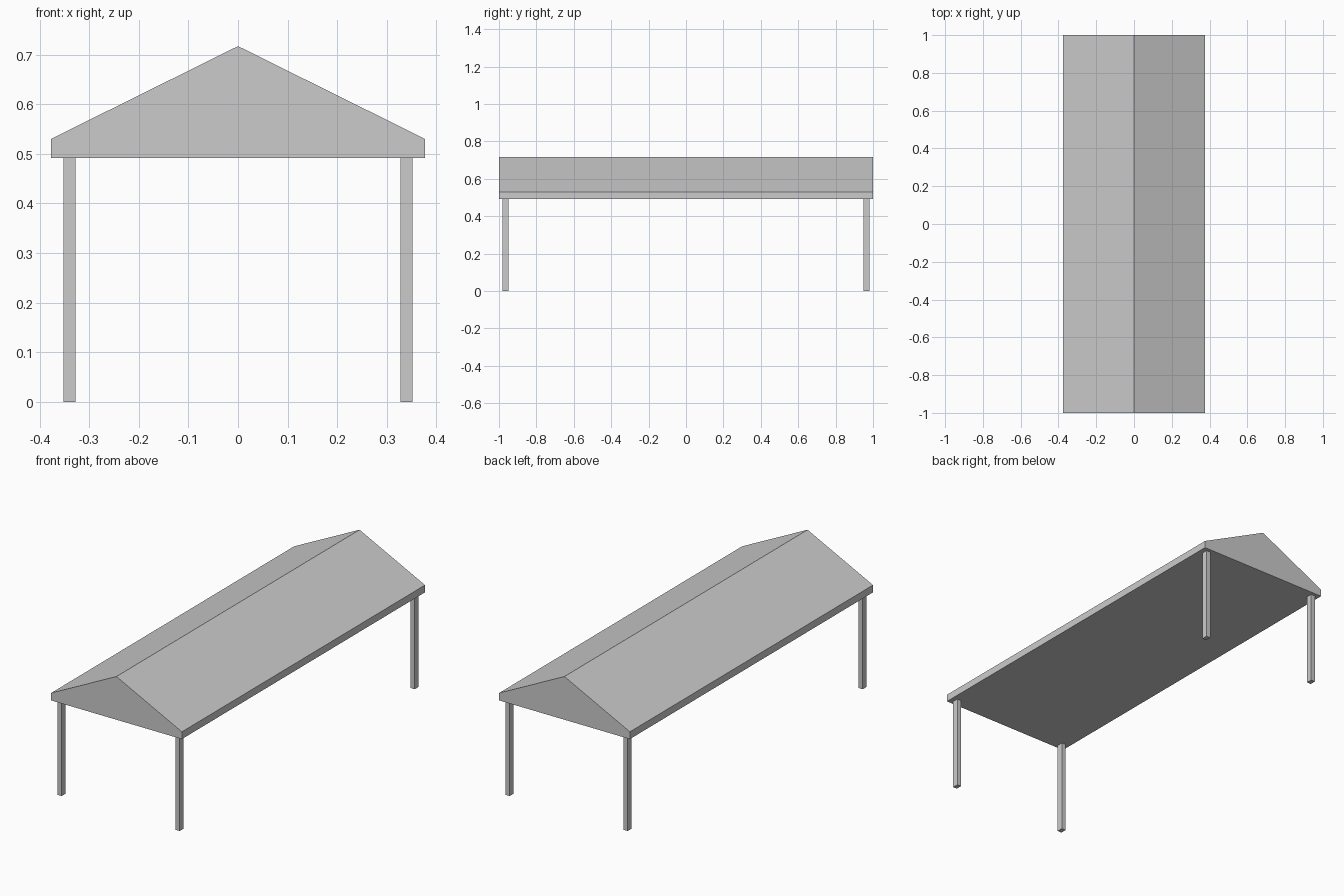
import bpy, bmesh

if "Cube" in bpy.data.objects:
    bpy.data.objects.remove(bpy.data.objects["Cube"])

EAVE_X, HALF_Y = 0.377, 1.0
Z_UNDER, Z_EAVE, Z_RIDGE = 0.492, 0.53, 0.717


def finish(bm, name):
    bmesh.ops.recalc_face_normals(bm, faces=bm.faces)
    mesh = bpy.data.meshes.new(name)
    bm.to_mesh(mesh)
    bm.free()
    obj = bpy.data.objects.new(name, mesh)
    bpy.context.collection.objects.link(obj)
    return obj


# Gable roof: front profile extruded along the length
bm = bmesh.new()
profile = [(-EAVE_X, Z_UNDER), (EAVE_X, Z_UNDER), (EAVE_X, Z_EAVE),
           (0, Z_RIDGE), (-EAVE_X, Z_EAVE)]
face = bm.faces.new([bm.verts.new((x, -HALF_Y, z)) for x, z in profile])
ext = bmesh.ops.extrude_face_region(bm, geom=[face], use_keep_orig=True)
verts = [g for g in ext["geom"] if isinstance(g, bmesh.types.BMVert)]
bmesh.ops.translate(bm, verts=verts, vec=(0, 2 * HALF_Y, 0))
finish(bm, "gable_roof")


# Four corner posts
def post(name, x, y):
    bm = bmesh.new()
    bmesh.ops.create_cube(bm, size=1)
    bmesh.ops.scale(bm, verts=bm.verts, vec=(0.024, 0.032, Z_UNDER))
    obj = finish(bm, name)
    obj.location = (x, y, Z_UNDER / 2)


for side, x in (("left", -0.34), ("right", 0.34)):
    for end, y in (("front", -0.966), ("back", 0.966)):
        post(f"{end}_{side}_post", x, y)
